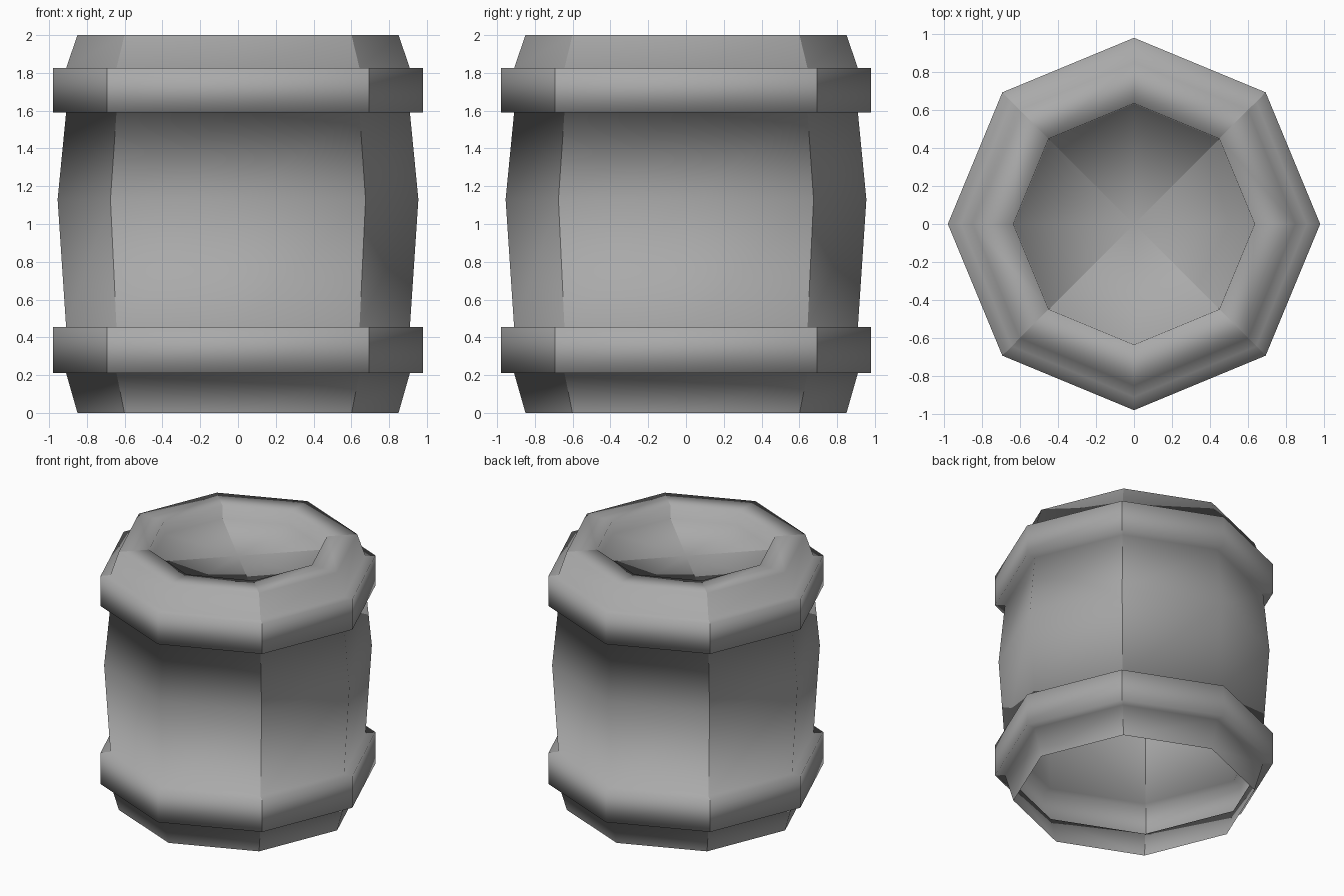
import bpy
import bmesh
from math import cos, sin, pi

SIDES = 8

cube = bpy.data.objects.get("Cube")
if cube:
    bpy.data.objects.remove(cube, do_unlink=True)


def make_material(name, colour):
    mat = bpy.data.materials.new(name)
    mat.use_nodes = True
    mat.diffuse_color = colour
    bsdf = mat.node_tree.nodes["Principled BSDF"]
    bsdf.inputs["Base Color"].default_value = colour
    bsdf.inputs["Roughness"].default_value = 0.8
    return mat


def lathe(name, profile, centre_z, mat):
    """Turn a (radius, height) profile into a faceted shell closed at its end."""
    bm = bmesh.new()
    rings = [[bm.verts.new((r * cos(2 * pi * i / SIDES), r * sin(2 * pi * i / SIDES), z))
              for i in range(SIDES)] for r, z in profile]
    for low, high in zip(rings, rings[1:]):
        for i in range(SIDES):
            j = (i + 1) % SIDES
            bm.faces.new((low[i], low[j], high[j], high[i]))
    # Sunken lid: a fan around the centre
    centre = bm.verts.new((0, 0, centre_z))
    for i in range(SIDES):
        bm.faces.new((rings[-1][i], rings[-1][(i + 1) % SIDES], centre))
    for face in bm.faces:
        face.smooth = True
    # Four hard corners on the diagonals, soft everywhere else
    for edge in bm.edges:
        edge.smooth = not all(abs(abs(v.co.x) - abs(v.co.y)) < 0.001 for v in edge.verts)
    mesh = bpy.data.meshes.new(name)
    bm.to_mesh(mesh)
    bm.free()
    mesh.materials.append(mat)
    obj = bpy.data.objects.new(name, mesh)
    bpy.context.collection.objects.link(obj)
    return obj


def hoop(bottom, top, inner=0.91, outer=0.98):
    """Profile points of one raised band."""
    return [(inner, bottom), (outer, bottom), (outer, top), (inner, top)]


grey = make_material("barrel grey", (0.4, 0.4, 0.4, 1))

# Open foot, lower hoop, bulging staves, upper hoop, flat rim, recessed lid
profile = ([(0.85, 0)] + hoop(0.21, 0.455) + [(0.955, 1.13)]
           + hoop(1.59, 1.825) + [(0.85, 2), (0.635, 2), (0.63, 1.9)])
lathe("barrel", profile, 1.9, grey)
